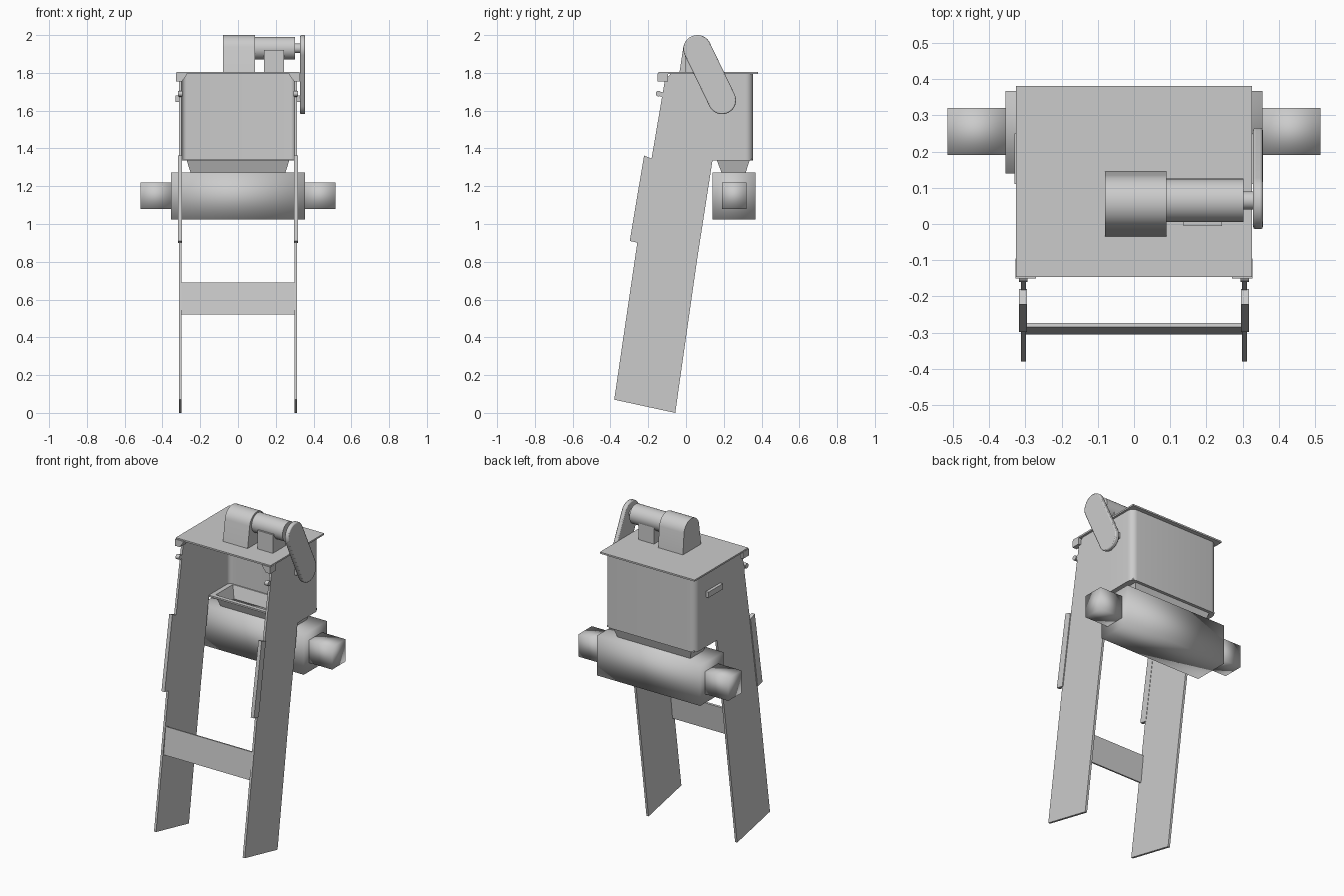
import bpy, bmesh
from math import sin, cos, pi, radians, atan2

if "Cube" in bpy.data.objects:
    bpy.data.objects.remove(bpy.data.objects["Cube"])


def mesh_object(name, verts, faces, smooth=None):
    me = bpy.data.meshes.new(name)
    bm = bmesh.new()
    vs = [bm.verts.new(v) for v in verts]
    for f in faces:
        bm.faces.new([vs[i] for i in f])
    bmesh.ops.recalc_face_normals(bm, faces=bm.faces)
    bm.to_mesh(me)
    bm.free()
    ob = bpy.data.objects.new(name, me)
    bpy.context.collection.objects.link(ob)
    if smooth:
        bpy.ops.object.select_all(action='DESELECT')
        ob.select_set(True)
        bpy.context.view_layer.objects.active = ob
        bpy.ops.object.shade_smooth_by_angle(angle=radians(smooth))
    return ob


def prism(name, axis, pts, lo, hi, smooth=None):
    """Extrude a 2D outline along an axis (outline is in the other two axes)."""
    put = {'x': lambda a, b, t: (t, a, b),
           'y': lambda a, b, t: (a, t, b),
           'z': lambda a, b, t: (a, b, t)}[axis]
    n = len(pts)
    verts = [put(a, b, t) for t in (lo, hi) for a, b in pts]
    faces = [list(range(n)), list(range(n, 2 * n))]
    faces += [(i, (i + 1) % n, n + (i + 1) % n, n + i) for i in range(n)]
    return mesh_object(name, verts, faces, smooth)


def rect(a0, a1, b0, b1):
    return [(a0, b0), (a1, b0), (a1, b1), (a0, b1)]


def arc(cx, cy, r, a0, a1, n=12):
    return [(cx + r * cos(a0 + (a1 - a0) * i / n),
             cy + r * sin(a0 + (a1 - a0) * i / n)) for i in range(n + 1)]


def circle(cx, cy, r, n=32):
    return arc(cx, cy, r, 0, 2 * pi, n)[:-1]


def both_sides(name, axis, pts, lo, hi, smooth=None):
    """Make a part on the right and its mirror image on the left."""
    prism("right_" + name, axis, pts, lo, hi, smooth)
    if axis == 'x':
        prism("left_" + name, axis, pts, -hi, -lo, smooth)
    else:
        prism("left_" + name, axis, [(-a, b) for a, b in pts], lo, hi, smooth)


# Slanted side panels that form the legs
both_sides("side_panel", 'x',
           [(-0.38, 0.07), (-0.057, 0.0), (0.06, 0.82), (0.14, 1.335), (0.14, 1.797),
            (-0.08, 1.797), (-0.112, 1.76), (-0.258, 0.90)], 0.298, 0.312)

# Raised trim strips on the front edges of the legs
both_sides("leg_trim", 'x',
           [(-0.298, 0.91), (-0.25, 0.90), (-0.18, 1.345), (-0.222, 1.362)],
           0.296, 0.318)

# Cross brace between the legs
prism("cross_brace", 'x',
      [(-0.305, 0.522), (-0.293, 0.52), (-0.273, 0.688), (-0.285, 0.69)],
      -0.298, 0.298)

# U-shaped hopper wall, open at the front, with rounded rear corners
r, t = 0.04, 0.014
right = [(0.312, 0.14)] + arc(0.312 - r, 0.355 - r, r, 0, pi / 2, 6)
inner = [(0.312 - t, 0.14)] + arc(0.312 - r, 0.355 - r, r - t, 0, pi / 2, 6)
wall = right + [(-x, y) for x, y in reversed(right)]
wall += [(-x, y) for x, y in inner] + list(reversed(inner))
prism("hopper_wall", 'z', wall, 1.335, 1.797, 40)

# Hopper floor with an opening that tapers down as a chute
rings = [(0.30, 0.14, 0.35, 1.34), (0.27, 0.165, 0.335, 1.34), (0.245, 0.195, 0.31, 1.265)]
verts = [(x, y, z) for w, y0, y1, z in rings
         for x, y in rect(-w, w, y0, y1)]
faces = [(k * 4 + i, k * 4 + (i + 1) % 4, k * 4 + 4 + (i + 1) % 4, k * 4 + 4 + i)
         for k in range(2) for i in range(4)]
chute = mesh_object("floor_and_chute", verts, faces)
mod = chute.modifiers.new("thickness", 'SOLIDIFY')
mod.thickness = 0.01
mod.offset = 0

# Lid plate
prism("lid", 'z', rect(-0.326, 0.326, -0.146, 0.381), 1.795, 1.805)

# Front corner brackets, round pegs and side grips
both_sides("corner_bracket", 'y',
           [(0.296, 1.755), (0.327, 1.755), (0.327, 1.797), (0.27, 1.797), (0.275, 1.785)],
           -0.15, -0.095)
both_sides("peg", 'x', circle(-0.145, 1.69, 0.015, 16), 0.294, 0.318, 40)
both_sides("peg_stem", 'x',
           [(-0.145, 1.678), (-0.115, 1.67), (-0.115, 1.695), (-0.145, 1.702)],
           0.298, 0.312)
both_sides("side_grip", 'x', rect(0.11, 0.25, 1.645, 1.68), 0.31, 0.33)

# Cross housing below the chute, with softly shaded block ends
prism("cross_housing", 'x', rect(0.14, 0.367, 1.024, 1.272), -0.355, 0.355, 120)
both_sides("housing_end", 'x', rect(0.19, 0.32, 1.08, 1.22), 0.355, 0.515, 120)

# Motor block with an arched top
prism("motor_block", 'x',
      [(-0.035, 1.8), (0.145, 1.8)] + arc(0.06, 1.925, 0.075, 0.15, pi - 0.15, 16),
      -0.08, 0.09, 40)

# Gear barrel, its foot and the drive shaft
prism("gear_barrel", 'x', circle(0.065, 1.93, 0.06), 0.085, 0.302, 40)
prism("barrel_foot", 'x', rect(-0.005, 0.12, 1.8, 1.92), 0.137, 0.243)
prism("drive_shaft", 'x', circle(0.065, 1.93, 0.025), 0.30, 0.335, 40)

# Crank cover: a slanted capsule on the right side
ya, za, yb, zb, rc = 0.06, 1.926, 0.191, 1.655, 0.074
d = atan2(zb - za, yb - ya)
capsule = arc(yb, zb, rc, d - pi / 2, d + pi / 2, 16)
capsule += arc(ya, za, rc, d + pi / 2, d + 3 * pi / 2, 16)
cover = prism("crank_cover", 'x', capsule, 0.329, 0.356, 40)
bev = cover.modifiers.new("soft_edge", 'BEVEL')
bev.width = 0.006
bev.segments = 2
